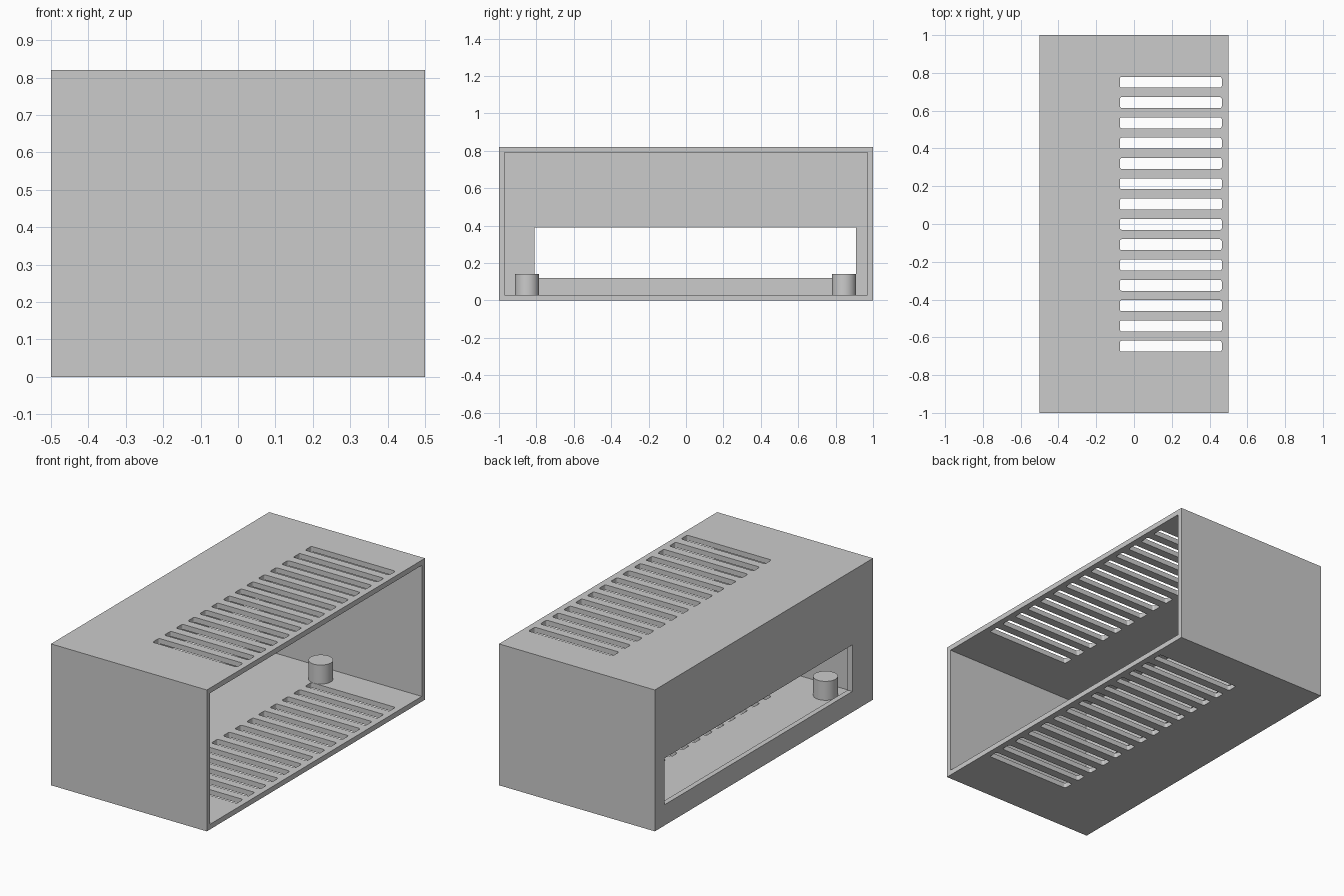
import bpy
import bmesh
from mathutils import Matrix, Vector

if "Cube" in bpy.data.objects:
    bpy.data.objects.remove(bpy.data.objects["Cube"])

W, L, H, T = 1.0, 2.0, 0.82, 0.03      # width, length, height, wall thickness

grey = bpy.data.materials.new("plain grey")
grey.use_nodes = True
grey.diffuse_color = (0.6, 0.6, 0.6, 1)
grey.node_tree.nodes["Principled BSDF"].inputs["Base Color"].default_value = (0.6, 0.6, 0.6, 1)


def add_box(bm, low, high, radius=0):
    """Box between two corners, with optionally rounded upright edges."""
    low, high = Vector(low), Vector(high)
    place = Matrix.Translation((low + high) / 2) @ Matrix.Diagonal((*(high - low), 1))
    verts = bmesh.ops.create_cube(bm, size=1, matrix=place)["verts"]
    if radius:
        edges = {e for v in verts for e in v.link_edges}
        upright = [e for e in edges
                   if abs(e.verts[0].co.z - e.verts[1].co.z) > 0.1]
        bmesh.ops.bevel(bm, geom=upright, offset=radius, segments=3,
                        profile=0.5, affect='EDGES')


def finish(name, bm):
    mesh = bpy.data.meshes.new(name)
    bm.to_mesh(mesh)
    bm.free()
    mesh.materials.append(grey)
    obj = bpy.data.objects.new(name, mesh)
    bpy.context.collection.objects.link(obj)
    return obj


def boxes(name, corners, radius=0):
    bm = bmesh.new()
    for low, high in corners:
        add_box(bm, low, high, radius)
    return finish(name, bm)


# Housing block and the shapes cut out of it
housing = boxes("housing", [((-W / 2, -L / 2, 0), (W / 2, L / 2, H))])

cavity = boxes("cavity_cutter", [((-W / 2 + T, -L / 2 + T, T),
                                  (W, L / 2 - T, H - T))])
window = boxes("window_cutter", [((-W, -0.81, 0.12), (-0.4, 0.91, 0.39))])

# Row of vent slots through both roof and floor
slot_count, slot_pitch, first_slot = 14, 0.1075, -0.647
slots = []
for i in range(slot_count):
    y = first_slot + i * slot_pitch
    slots.append(((-0.075, y - 0.029, -0.1), (0.465, y + 0.029, H + 0.1)))
vents = boxes("vent_cutter", slots, radius=0.01)

bpy.context.view_layer.objects.active = housing
housing.select_set(True)
for cutter in (cavity, window, vents):
    cut = housing.modifiers.new(cutter.name, 'BOOLEAN')
    cut.operation = 'DIFFERENCE'
    cut.solver = 'EXACT'
    cut.object = cutter
    bpy.ops.object.modifier_apply(modifier=cut.name)
    bpy.data.objects.remove(cutter)

# Two locating pegs standing on the floor
for name, x, y in (("back_peg", -0.06, 0.845), ("front_peg", -0.30, -0.85)):
    bm = bmesh.new()
    bmesh.ops.create_cone(bm, cap_ends=True, segments=48, radius1=0.065,
                          radius2=0.065, depth=0.11,
                          matrix=Matrix.Translation((x, y, T + 0.055)))
    peg = finish(name, bm)
    bpy.ops.object.select_all(action='DESELECT')
    peg.select_set(True)
    bpy.context.view_layer.objects.active = peg
    bpy.ops.object.shade_smooth_by_angle()
